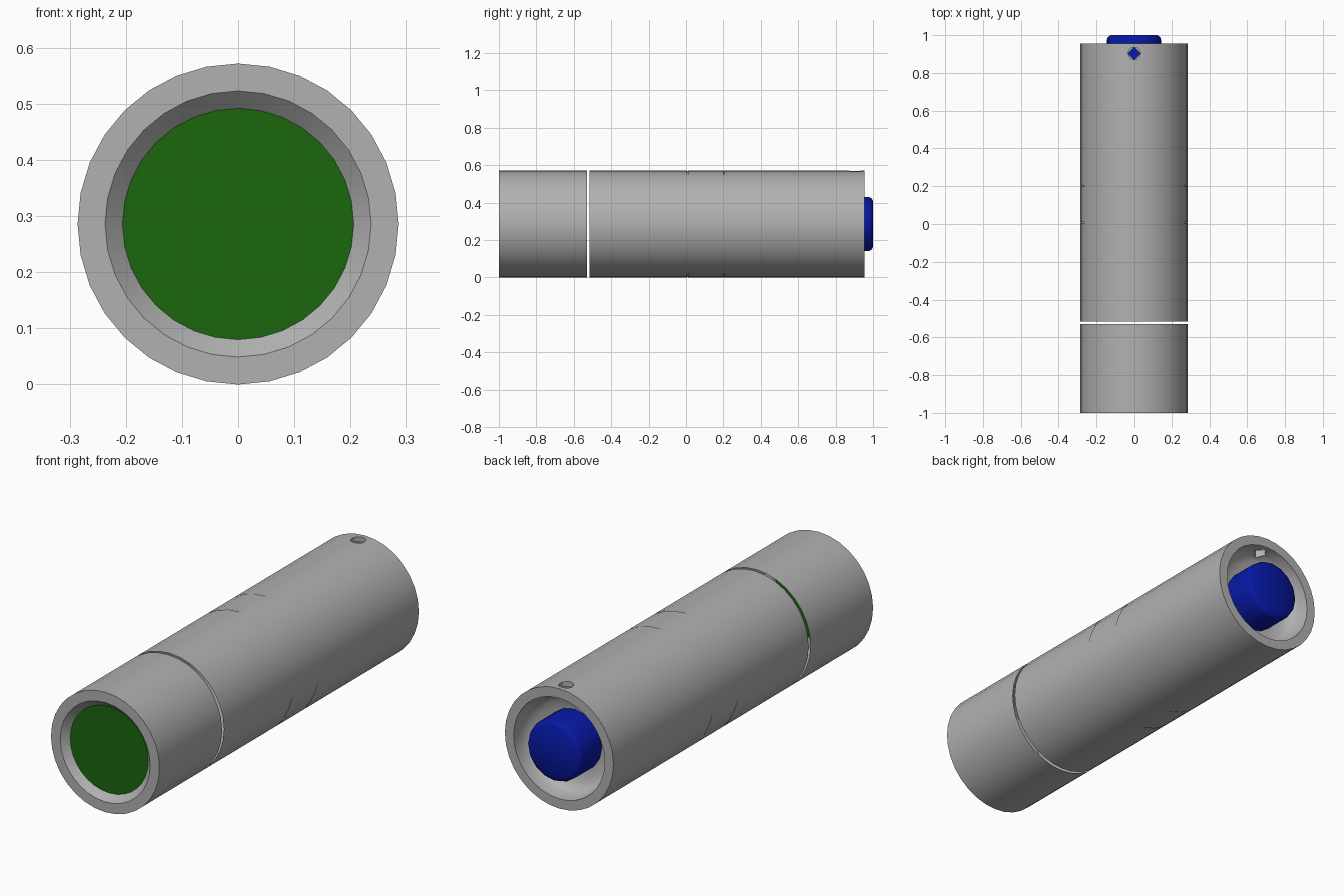
import bpy, bmesh, math

if "Cube" in bpy.data.objects:
    bpy.data.objects.remove(bpy.data.objects["Cube"])

R = 0.286      # body radius
CZ = 0.286     # axis height


def material(name, rgb):
    mat = bpy.data.materials.new(name)
    mat.diffuse_color = (*rgb, 1)
    mat.use_nodes = True
    mat.node_tree.nodes["Principled BSDF"].inputs["Base Color"].default_value = mat.diffuse_color
    return mat


GREY = material("dark_grey_metal", (0.44, 0.44, 0.44))
GREEN = material("green_glass", (0.010, 0.135, 0.0035))
BLUE = material("blue_rubber", (0.0022, 0.009, 0.37))


def smooth(obj, angle=30):
    bpy.ops.object.select_all(action='DESELECT')
    obj.select_set(True)
    bpy.context.view_layer.objects.active = obj
    bpy.ops.object.shade_smooth_by_angle(angle=math.radians(angle))


def revolve(name, profile, mat=GREY, sides=32, angle=30):
    """Spin (radius, y) points around the long axis."""
    bm = bmesh.new()
    rings = []
    for r, y in profile:
        angles = [2 * math.pi * j / sides for j in range(sides)]
        rings.append([bm.verts.new((r * math.sin(a), y, CZ + r * math.cos(a))) for a in angles])
    for a, b in zip(rings, rings[1:]):
        for j in range(sides):
            k = (j + 1) % sides
            bm.faces.new((a[j], a[k], b[k], b[j]))
    bmesh.ops.remove_doubles(bm, verts=bm.verts, dist=1e-5)
    mesh = bpy.data.meshes.new(name)
    bm.to_mesh(mesh)
    bm.free()
    mesh.materials.append(mat)
    obj = bpy.data.objects.new(name, mesh)
    bpy.context.collection.objects.link(obj)
    smooth(obj, angle)
    return obj


# Head shell with sloped bezel, and the lens inside it
revolve("head", [(0.206, -0.97), (0.237, -1), (R, -1), (R, -0.529)])
revolve("lens", [(0, -0.97), (0.206, -0.97)], GREEN)

# Barrel sections over an inner sleeve that shows in the fine seams
revolve("front_barrel", [(R, -0.515), (R, 0.005)])
revolve("middle_barrel", [(R, 0.011), (R, 0.2)])
revolve("inner_sleeve", [(R - 0.003, -0.03), (R - 0.003, 0.23)])

# Tail section with a bowl-shaped recess for the button
tail = revolve("tail", [(0, 0.203), (R, 0.203), (R, 0.955), (0.24, 0.955), (0.237, 0.9),
                        (0.222, 0.868), (0.19, 0.848), (0.14, 0.84), (0, 0.84)], angle=40)

# Lanyard hole: round countersink with a square hole through the tail wall
for sides, radius, low in ((12, 0.033, 0.262), (4, 0.033, 0.2)):
    depth = 0.32 - low
    bpy.ops.mesh.primitive_cylinder_add(vertices=sides, radius=radius, depth=depth,
                                        location=(0, 0.903, CZ + low + depth / 2))
    cutter = bpy.context.object
    cutter.name = "lanyard_hole_cutter"
    cutter.hide_render = True
    cutter.data.materials.append(GREY)
    mod = tail.modifiers.new("lanyard_hole", 'BOOLEAN')
    mod.operation = 'DIFFERENCE'
    mod.solver = 'EXACT'
    mod.object = cutter
    bpy.context.view_layer.objects.active = tail
    bpy.ops.object.modifier_apply(modifier=mod.name)
    bpy.data.objects.remove(cutter)

# Open the hidden front end of the tail
bm = bmesh.new()
bm.from_mesh(tail.data)
ends = [f for f in bm.faces if all(abs(v.co.y - 0.203) < 1e-4 for v in f.verts)]
bmesh.ops.delete(bm, geom=ends, context='FACES')
bm.to_mesh(tail.data)
bm.free()
smooth(tail, 40)

# Push button with rounded edge
revolve("button", [(0.145, 0.84), (0.145, 0.975), (0.139, 0.99), (0.124, 1), (0, 1)],
        BLUE, sides=16, angle=60)
